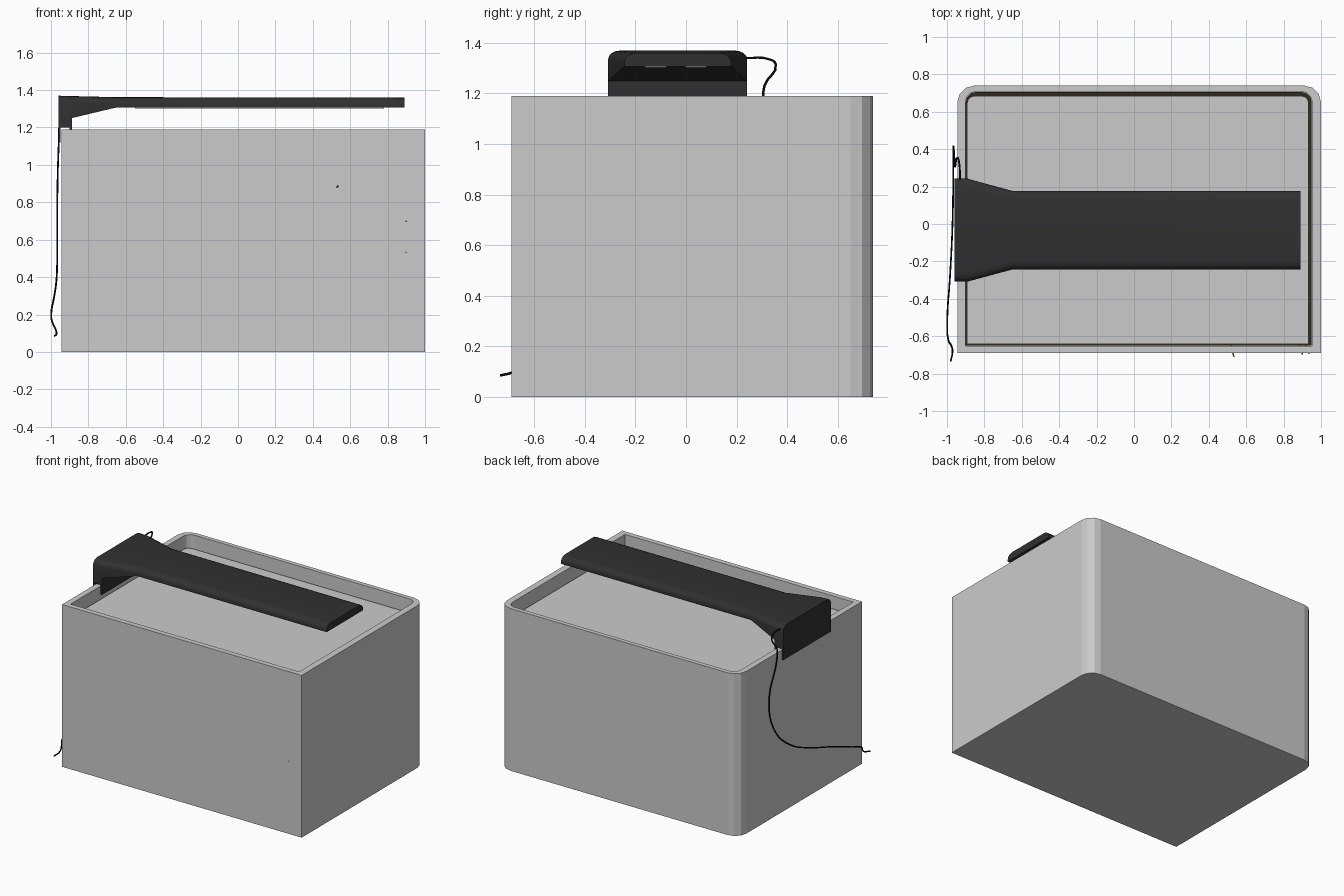
import bpy, bmesh, math
from mathutils import Vector

if "Cube" in bpy.data.objects:
    bpy.data.objects.remove(bpy.data.objects["Cube"])


def material(name, rgb):
    m = bpy.data.materials.new(name)
    m.diffuse_color = (*rgb, 1)
    m.use_nodes = True
    m.node_tree.nodes["Principled BSDF"].inputs["Base Color"].default_value = m.diffuse_color
    return m


BLACK = material("black_plastic", (0.03, 0.03, 0.03))
CORD = material("cord_black", (0.004, 0.004, 0.004))
BROWN = material("gravel_brown", (0.03, 0.022, 0.012))
GREEN = material("leaf_green", (0.06, 0.07, 0.02))


def finish(name, bm, mat=None, smooth=False):
    bmesh.ops.recalc_face_normals(bm, faces=bm.faces)
    me = bpy.data.meshes.new(name)
    bm.to_mesh(me)
    bm.free()
    ob = bpy.data.objects.new(name, me)
    bpy.context.collection.objects.link(ob)
    if mat:
        me.materials.append(mat)
    if smooth:
        bpy.ops.object.select_all(action='DESELECT')
        ob.select_set(True)
        bpy.context.view_layer.objects.active = ob
        bpy.ops.object.shade_smooth_by_angle(angle=math.radians(35))
    return ob


def loft(bm, rings, cap_start=True, cap_end=True):
    loops = [[bm.verts.new(p) for p in r] for r in rings]
    n = len(loops[0])
    for a, b in zip(loops, loops[1:]):
        for i in range(n):
            j = (i + 1) % n
            bm.faces.new((a[i], a[j], b[j], b[i]))
    if cap_start:
        bm.faces.new(loops[0])
    if cap_end:
        bm.faces.new(loops[-1])


def footprint(x0, x1, y0, y1, r, z, seg=3):
    """Rectangle with square front corners and rounded back corners."""
    pts = [(x0, y0, z), (x1, y0, z)]
    for cx, start in ((x1 - r, 0), (x0 + r, 90)):
        for i in range(seg + 1):
            a = math.radians(start + 90 * i / seg)
            pts.append((cx + r * math.cos(a), y1 - r + r * math.sin(a), z))
    return pts


def slab(name, dims, r, z0, z1, mat=None):
    bm = bmesh.new()
    loft(bm, [footprint(*dims, r, z0), footprint(*dims, r, z1)])
    return finish(name, bm, mat)


def box(name, x0, x1, y0, y1, z0, z1, mat=None):
    bm = bmesh.new()
    loft(bm, [[(x0, y0, z), (x1, y0, z), (x1, y1, z), (x0, y1, z)] for z in (z0, z1)])
    return finish(name, bm, mat)


# Glass tank: outer wall, rim, inner wall and floor in one loft
outer = (-0.945, 1.0, -0.69, 0.74)
inner = (-0.902, 0.952, -0.652, 0.708)
bm = bmesh.new()
loft(bm, [footprint(*outer, 0.09, 0), footprint(*outer, 0.09, 1.19),
          footprint(*inner, 0.055, 1.19), footprint(*inner, 0.055, 0.04)])
finish("glass_tank", bm)

# Water and gravel
slab("water", (-0.892, 0.934, -0.642, 0.685), 0.04, 0.16, 1.10)
slab("gravel", (-0.9, 0.95, -0.65, 0.706), 0.055, 0.042, 0.15, BROWN)


# Lamp hood: rounded-top sections lofted along x
def section(x, half, zb, zt, yc=-0.033, bw=0.05, bh=0.035, seg=4):
    pts = [(x, yc - half, zb), (x, yc + half, zb)]
    for side in (1, -1):
        for i in range(seg + 1):
            t = i / seg if side == 1 else 1 - i / seg
            a = math.radians(90 * t)
            pts.append((x, yc + side * (half - bw + bw * math.cos(a)),
                        zt - bh + bh * math.sin(a)))
    return pts


bm = bmesh.new()
loft(bm, [section(-0.96, 0.275, 1.2, 1.37), section(-0.892, 0.275, 1.2, 1.368),
          section(-0.89, 0.275, 1.25, 1.368), section(-0.65, 0.21, 1.307, 1.362),
          section(0.89, 0.21, 1.307, 1.36)])
finish("lamp_hood", bm, BLACK, smooth=True)

# Clip plates gripping the rim, and the lamp strips under the arm
box("clip_outer", -0.96, -0.948, -0.308, 0.242, 1.12, 1.21, BLACK)
box("clip_inner", -0.9, -0.888, -0.308, 0.242, 1.13, 1.25, BLACK)
for i, y in enumerate((-0.12, 0.04)):
    box(f"lamp_strip_{i + 1}", -0.55, 0.78, y - 0.042, y + 0.042, 1.302, 1.308)

# Power cord
path = [(-0.93, 0.23, 1.34), (-0.935, 0.33, 1.335), (-0.943, 0.355, 1.315),
        (-0.955, 0.31, 1.23), (-0.957, 0.31, 1.16), (-0.965, 0.415, 0.9),
        (-0.966, 0.36, 0.66), (-0.967, 0.165, 0.47), (-0.972, -0.05, 0.37),
        (-0.985, -0.3, 0.285), (-0.998, -0.5, 0.21), (-0.993, -0.62, 0.16),
        (-0.975, -0.655, 0.12), (-0.97, -0.68, 0.1), (-0.98, -0.735, 0.085)]
cu = bpy.data.curves.new("power_cord", 'CURVE')
cu.dimensions = '3D'
cu.bevel_depth = 0.005
cu.bevel_resolution = 1
cu.resolution_u = 4
cu.use_fill_caps = True
sp = cu.splines.new('BEZIER')
sp.bezier_points.add(len(path) - 1)
for bp, co in zip(sp.bezier_points, path):
    bp.co = co
    bp.handle_left_type = bp.handle_right_type = 'AUTO'
cu.materials.append(CORD)
bpy.context.collection.objects.link(bpy.data.objects.new("power_cord", cu))


# Water plants: arched leaf blades whose tips just reach the glass
def leaf(bm, root, tip, width=0.015, n=6):
    root, tip = Vector(root), Vector(tip)
    rows = []
    for i in range(n + 1):
        t = i / n
        p = root.lerp(tip, t)
        p.z = root.z + (tip.z - root.z) * math.sin(t * math.pi / 2)
        w = width * (1 - t) + 0.003
        rows.append((bm.verts.new(p - Vector((w, 0, 0))), bm.verts.new(p + Vector((w, 0, 0)))))
    for a, b in zip(rows, rows[1:]):
        bm.faces.new((a[0], a[1], b[1], b[0]))


plants = {(0.45, -0.4): [(0.535, -0.712, 0.89), (0.36, -0.53, 1.103), (0.6, -0.3, 0.8)],
          (0.85, -0.45): [(0.9, -0.696, 0.7), (0.935, -0.694, 0.69), (0.9, -0.697, 0.535)]}
for k, ((x, y), tips) in enumerate(plants.items()):
    bm = bmesh.new()
    for tip in tips:
        leaf(bm, (x, y, 0.15), tip)
    finish(f"water_plant_{k + 1}", bm, GREEN)
